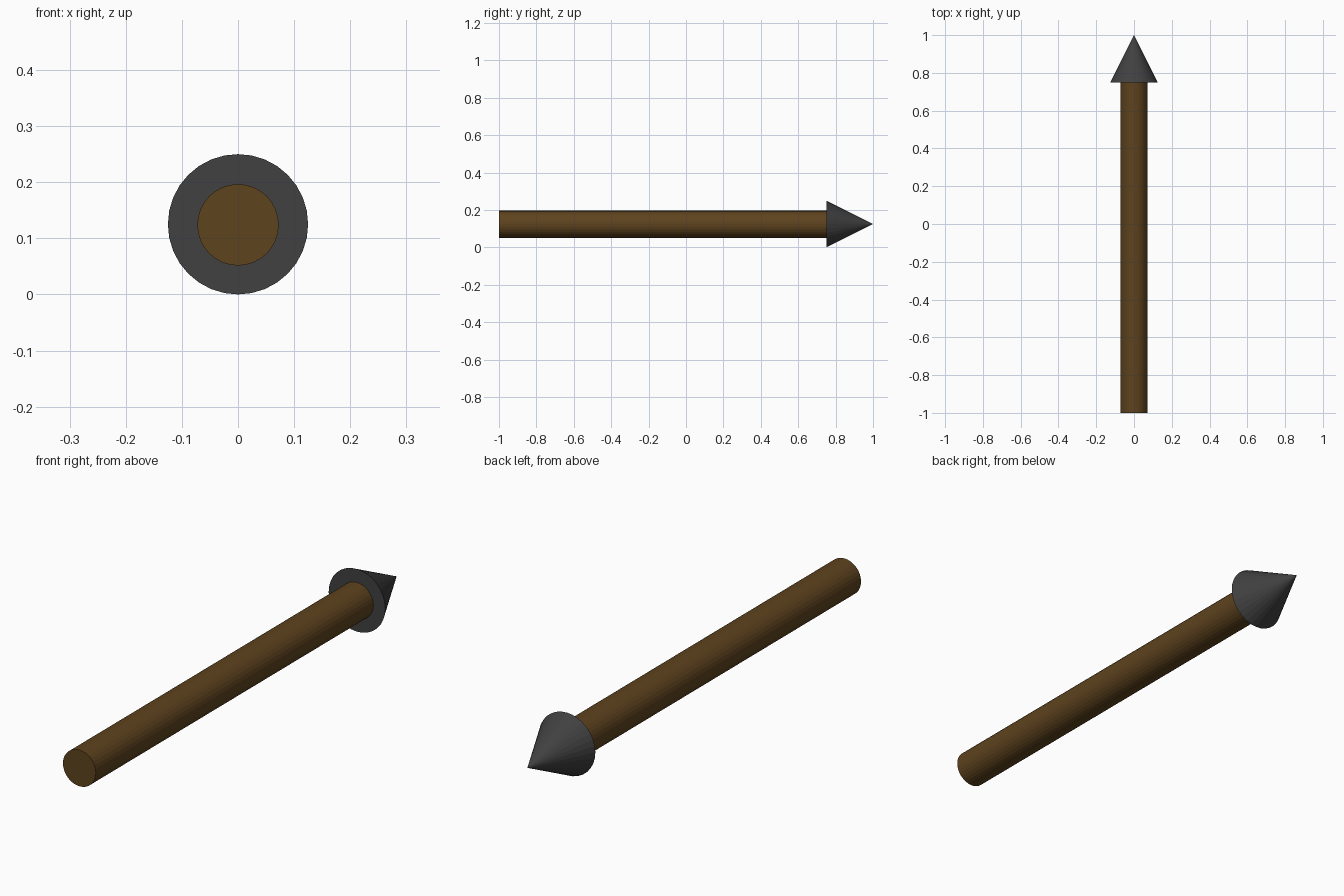
import bpy
from math import radians

if "Cube" in bpy.data.objects:
    bpy.data.objects.remove(bpy.data.objects["Cube"])

AXIS_Z = 0.125
SIDES = 32


def colour(obj, name, rgb):
    mat = bpy.data.materials.new(name)
    mat.diffuse_color = (*rgb, 1)
    mat.use_nodes = True
    mat.node_tree.nodes["Principled BSDF"].inputs["Base Color"].default_value = mat.diffuse_color
    obj.data.materials.append(mat)


def taper(name, r_back, r_front, y0, y1, z):
    """Round part lying along y, from y0 (back radius) to y1 (front radius)."""
    bpy.ops.mesh.primitive_cone_add(
        vertices=SIDES, radius1=r_back, radius2=r_front, depth=y1 - y0,
        location=(0, (y0 + y1) / 2, z), rotation=(radians(-90), 0, 0))
    obj = bpy.context.object
    obj.name = name
    return obj


# Wooden shaft
shaft = taper("shaft", 0.0725, 0.0725, -1.0, 0.75, AXIS_Z - 0.001)
colour(shaft, "wood", (0.112, 0.056, 0.013))

# Pointed head
head = taper("arrow_head", 0.125, 0.0, 0.75, 1.0, AXIS_Z)
colour(head, "dark_metal", (0.052, 0.052, 0.052))
